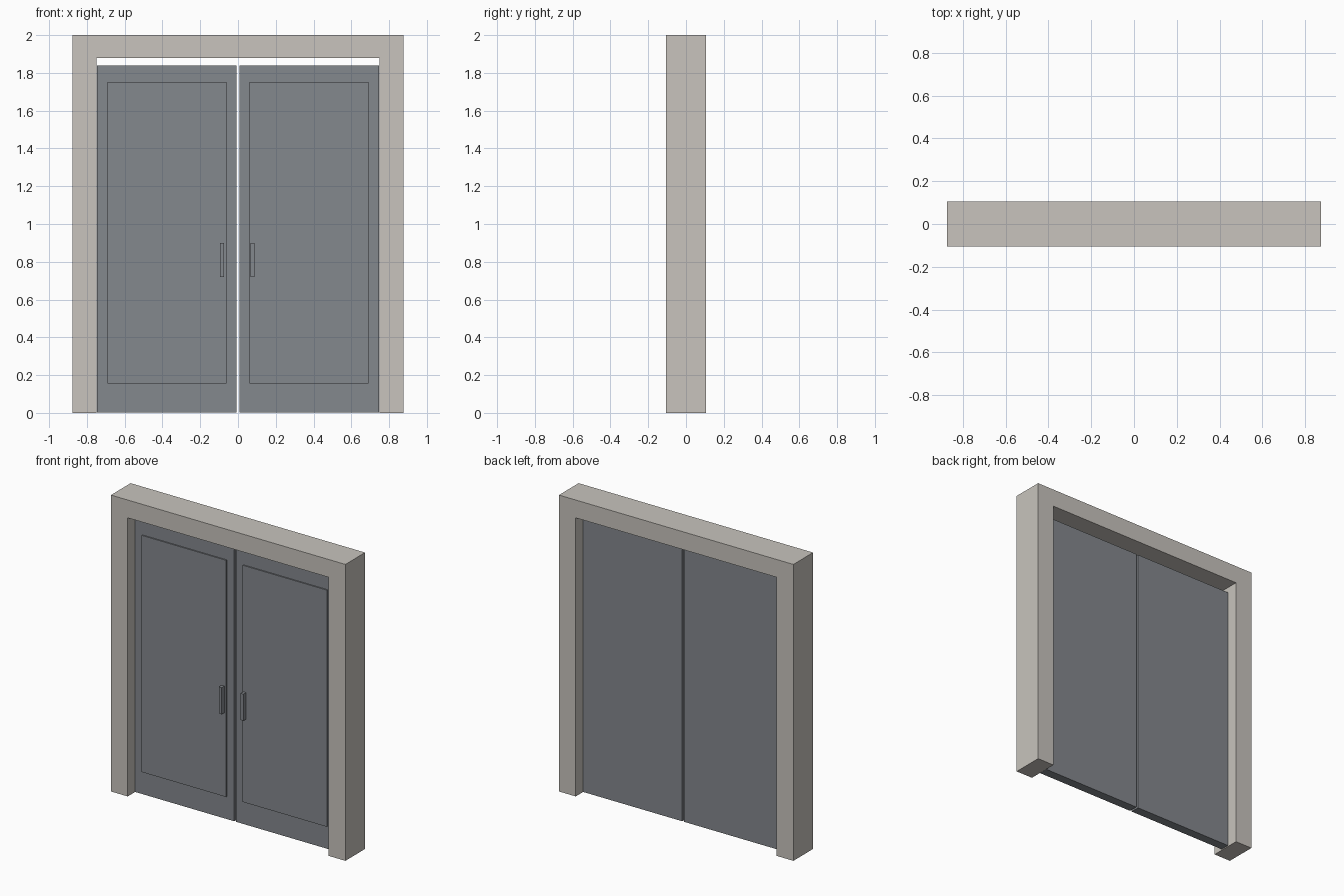
import bpy, bmesh

if "Cube" in bpy.data.objects:
    bpy.data.objects.remove(bpy.data.objects["Cube"])


def srgb(r, g, b):
    def lin(c):
        c /= 255
        return c / 12.92 if c <= 0.04045 else ((c + 0.055) / 1.055) ** 2.4
    return (lin(r), lin(g), lin(b), 1)


def material(name, rgb):
    m = bpy.data.materials.new(name)
    m.diffuse_color = srgb(*rgb)
    m.use_nodes = True
    m.node_tree.nodes["Principled BSDF"].inputs["Base Color"].default_value = m.diffuse_color
    return m


stone = material("warm_grey_stone", (200, 196, 189))
steel = material("blue_grey_metal", (132, 136, 141))


def add_object(name, bm, mat):
    bmesh.ops.recalc_face_normals(bm, faces=bm.faces)
    me = bpy.data.meshes.new(name)
    bm.to_mesh(me)
    bm.free()
    me.materials.append(mat)
    ob = bpy.data.objects.new(name, me)
    bpy.context.collection.objects.link(ob)
    return ob


def box(x0, x1, y0, y1, z0, z1):
    bm = bmesh.new()
    bmesh.ops.create_cube(bm, size=1)
    for v in bm.verts:
        v.co.x = x1 if v.co.x > 0 else x0
        v.co.y = y1 if v.co.y > 0 else y0
        v.co.z = z1 if v.co.z > 0 else z0
    return bm


# Door surround: upside-down U profile extruded in depth
D = 0.105
profile = [(-0.875, 0), (-0.875, 2), (0.875, 2), (0.875, 0),
           (0.75, 0), (0.75, 1.88), (-0.75, 1.88), (-0.75, 0)]
bm = bmesh.new()
face = bm.faces.new([bm.verts.new((x, -D, z)) for x, z in profile])
ext = bmesh.ops.extrude_face_region(bm, geom=[face], use_keep_orig=True)
for v in ext["geom"]:
    if isinstance(v, bmesh.types.BMVert):
        v.co.y = D
add_object("door_frame", bm, stone)

# Two door leaves, each with a raised front panel and a pull handle
for side, s in (("left", -1), ("right", 1)):
    xs = sorted((s * 0.007, s * 0.746))
    bm = box(*xs, -0.031, 0.031, 0.003, 1.84)
    bm.normal_update()
    front = min(bm.faces, key=lambda f: f.calc_center_median().y)
    bmesh.ops.inset_region(bm, faces=[front], thickness=0.077)
    for v in front.verts:
        v.co.z = 1.752 if v.co.z > 1 else 0.155
    # step the panel forward with straight sides
    new = bmesh.ops.extrude_discrete_faces(bm, faces=[front])["faces"][0]
    for v in new.verts:
        v.co.y -= 0.008
    add_object(side + "_door", bm, steel)

    cx = -0.085 if s < 0 else 0.077
    add_object(side + "_handle",
               box(cx - 0.0105, cx + 0.0105, -0.068, -0.03, 0.72, 0.90), steel)
